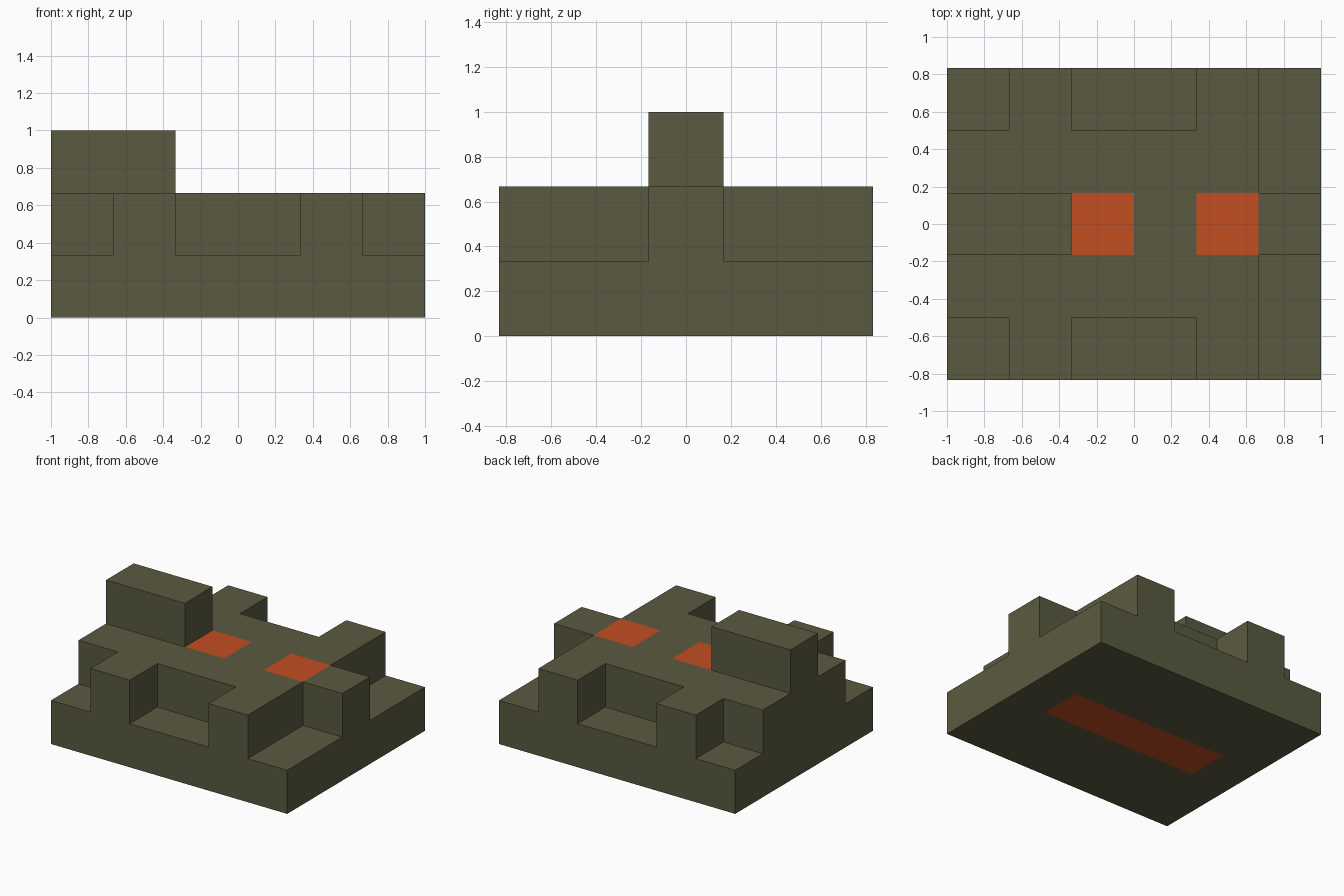
import bpy
import bmesh
import math
from mathutils import Vector

cube = bpy.data.objects.get("Cube")
if cube:
    bpy.data.objects.remove(cube, do_unlink=True)

U = 1 / 3  # edge of one building cell


def make_material(name, srgb):
    color = [((c / 255 + 0.055) / 1.055) ** 2.4 for c in srgb] + [1.0]
    mat = bpy.data.materials.new(name)
    mat.use_nodes = True
    mat.diffuse_color = color
    mat.node_tree.nodes["Principled BSDF"].inputs["Base Color"].default_value = color
    return mat


OLIVE = make_material("olive", (90, 90, 65))
ORANGE = make_material("burnt orange", (196, 78, 34))

# Cell plan of each level: rows run front to back, columns left to right in x
deck_edge, deck_side = ".#..#.", "#####."
LAYERS = [
    ("base", ["######"] * 5),
    ("deck", [deck_edge, deck_side, "######", deck_side, deck_edge]),
    ("raised_block", ["......", "......", "##....", "......", "......"]),
]
DIRECTIONS = [(1, 0, 0), (-1, 0, 0), (0, 1, 0), (0, -1, 0), (0, 0, 1), (0, 0, -1)]


def filled(i, j, k):
    inside = 0 <= i < 6 and 0 <= j < 5 and 0 <= k < 3
    return inside and LAYERS[k][1][j][i] == "#"


def is_orange(i, j, k, d):
    # Two squares on the deck and one strip underneath, all on the middle row
    on_deck = k == 1 and d[2] == 1 and i in (2, 4)
    underneath = k == 0 and d[2] == -1 and 1 <= i <= 4
    return j == 2 and (on_deck or underneath)


def build_layer(k):
    name, plan = LAYERS[k]
    bm = bmesh.new()
    for j, row in enumerate(plan):
        for i, mark in enumerate(row):
            if mark != "#":
                continue
            center = Vector((i - 2.5, j - 2, k + 0.5)) * U
            for d in DIRECTIONS:
                # Only exposed cell sides become faces
                if filled(i + d[0], j + d[1], k + d[2]):
                    continue
                n = Vector(d)
                a = Vector((d[1], d[2], d[0]))
                b = n.cross(a)
                corners = [center + (n + a * s + b * t) * U / 2
                           for s, t in ((-1, -1), (1, -1), (1, 1), (-1, 1))]
                face = bm.faces.new([bm.verts.new(c) for c in corners])
                face.material_index = int(is_orange(i, j, k, d))
    # Weld the cells and merge flat areas of one colour
    bmesh.ops.remove_doubles(bm, verts=bm.verts, dist=0.001)
    bmesh.ops.dissolve_limit(bm, angle_limit=math.radians(1), verts=bm.verts,
                             edges=bm.edges, delimit={"MATERIAL"})
    mesh = bpy.data.meshes.new(name)
    bm.to_mesh(mesh)
    bm.free()
    mesh.materials.append(OLIVE)
    mesh.materials.append(ORANGE)
    bpy.context.collection.objects.link(bpy.data.objects.new(name, mesh))


for level in range(len(LAYERS)):
    build_layer(level)
